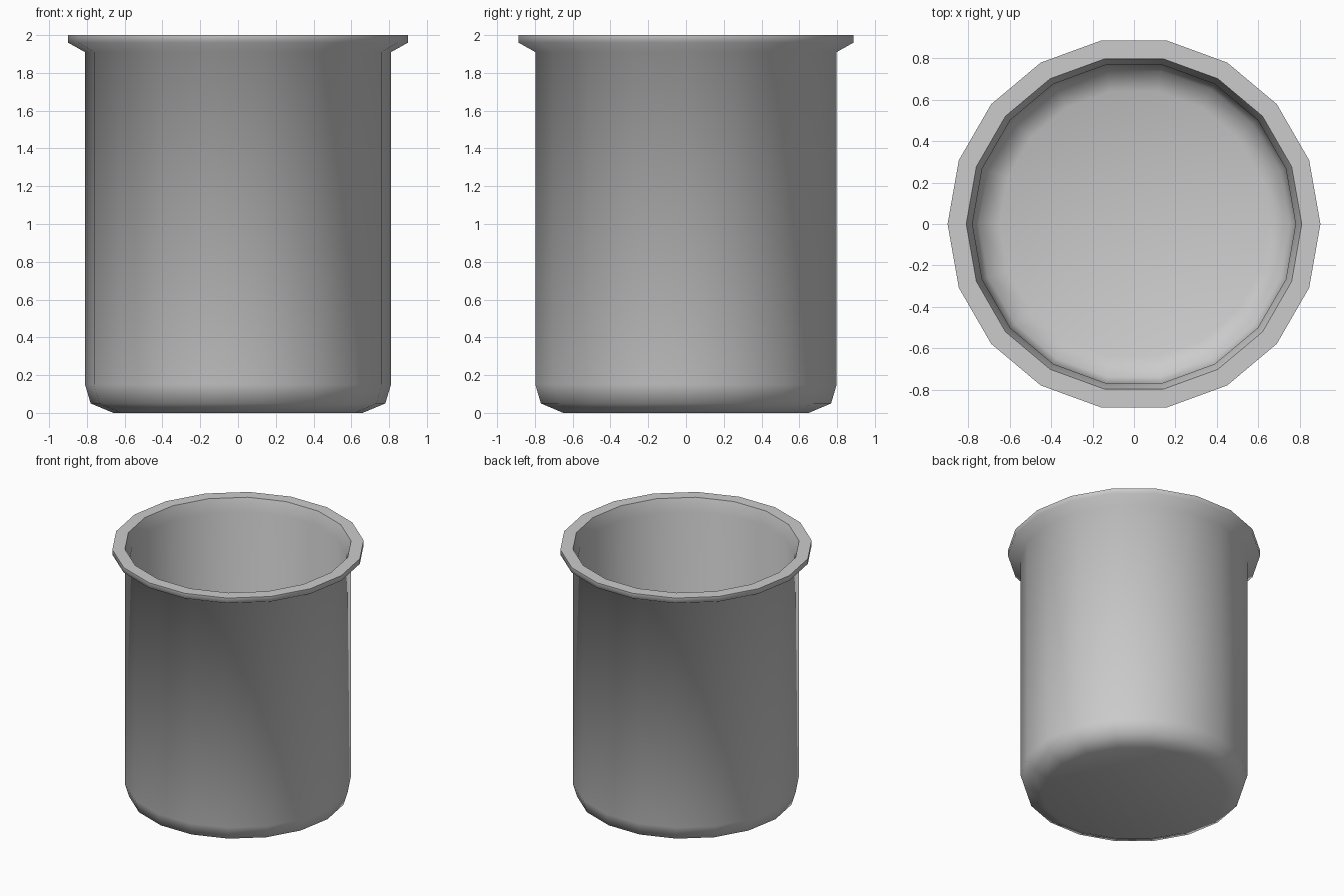
import bpy
import bmesh
import math

SIDES = 18

cube = bpy.data.objects.get("Cube")
if cube:
    bpy.data.objects.remove(cube, do_unlink=True)

# Plain grey material
grey = bpy.data.materials.new("light_grey")
grey.use_nodes = True
colour = (0.6, 0.6, 0.6, 1)
grey.diffuse_color = colour
grey.node_tree.nodes["Principled BSDF"].inputs["Base Color"].default_value = colour


def lathe(name, profile):
    """Spin a (radius, height) profile about z, capping both ends."""
    bm = bmesh.new()
    rings = []
    for r, z in profile:
        ring = []
        for i in range(SIDES):
            a = 2 * math.pi * i / SIDES
            ring.append(bm.verts.new((r * math.cos(a), r * math.sin(a), z)))
        rings.append(ring)
    for low, high in zip(rings, rings[1:]):
        for i in range(SIDES):
            j = (i + 1) % SIDES
            bm.faces.new((low[i], low[j], high[j], high[i]))
    bm.faces.new(rings[0][::-1])
    bm.faces.new(rings[-1])
    bmesh.ops.recalc_face_normals(bm, faces=bm.faces)
    mesh = bpy.data.meshes.new(name)
    bm.to_mesh(mesh)
    bm.free()
    mesh.materials.append(grey)
    obj = bpy.data.objects.new(name, mesh)
    bpy.context.collection.objects.link(obj)
    return obj


# Outside: base, rounded corner, wall and flared rim
outside = [(0.66, 0), (0.78, 0.05), (0.81, 0.15), (0.81, 1.91), (0.9, 1.96), (0.9, 2)]
# Inside: lip, thin wall, rounded corner and floor
inside = [(0.81, 2), (0.78, 1.9), (0.78, 0.16), (0.75, 0.07), (0.65, 0.03)]
beaker = lathe("beaker", outside + inside)

# Smooth body with crisp rim edges
bpy.ops.object.select_all(action='DESELECT')
beaker.select_set(True)
bpy.context.view_layer.objects.active = beaker
bpy.ops.object.shade_smooth_by_angle(angle=math.radians(65))
